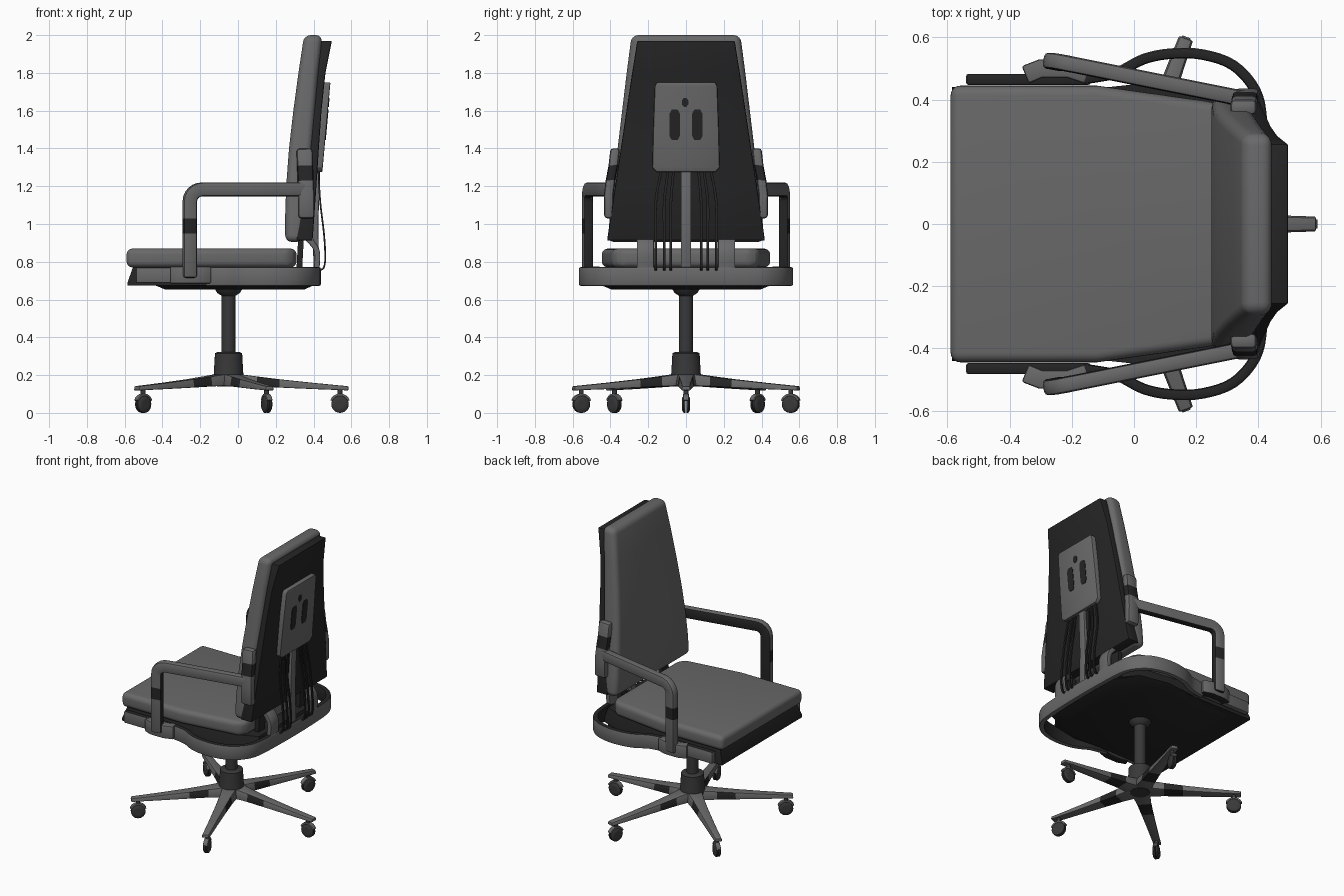
import bpy, bmesh, math
from mathutils import Vector as V

if "Cube" in bpy.data.objects:
    bpy.data.objects.remove(bpy.data.objects["Cube"])

def material(name, v):
    m = bpy.data.materials.new(name)
    m.diffuse_color = (v, v, v, 1)
    m.use_nodes = True
    m.node_tree.nodes["Principled BSDF"].inputs["Base Color"].default_value = m.diffuse_color
    return m

GREY = material("mid grey", 0.14)
DARK = material("near black", 0.018)
STEEL = material("dark steel", 0.04)

def finish(bm, name, mats, bevel=0, seg=3, rule=None):
    """Bevel sharp edges, colour faces by a rule, smooth and link."""
    bmesh.ops.recalc_face_normals(bm, faces=bm.faces)
    if bevel:
        sharp = [e for e in bm.edges if e.calc_face_angle(0) > math.radians(35)]
        bmesh.ops.bevel(bm, geom=sharp, offset=bevel, segments=seg, profile=0.5,
                        affect='EDGES', clamp_overlap=True)
    bm.normal_update()
    if rule:
        for f in bm.faces:
            f.material_index = 1 if rule(f.calc_center_median(), f.normal) else 0
    me = bpy.data.meshes.new(name)
    bm.to_mesh(me)
    bm.free()
    for m in mats:
        me.materials.append(m)
    ob = bpy.data.objects.new(name, me)
    bpy.context.collection.objects.link(ob)
    bpy.ops.object.select_all(action='DESELECT')
    ob.select_set(True)
    bpy.context.view_layer.objects.active = ob
    bpy.ops.object.shade_smooth_by_angle(angle=math.radians(35))
    return ob

def skin(name, rings, mats, bevel=0, seg=3, rule=None):
    """Join rings of equal point count into a capped solid."""
    bm = bmesh.new()
    vs = [[bm.verts.new(p) for p in r] for r in rings]
    n = len(rings[0])
    for a, b in zip(vs, vs[1:]):
        for i in range(n):
            bm.faces.new((a[i], a[(i + 1) % n], b[(i + 1) % n], b[i]))
    bm.faces.new(vs[0])
    bm.faces.new(vs[-1][::-1])
    return finish(bm, name, mats, bevel, seg, rule)

def loft(name, levels, mats, bevel=0, seg=3, yc=0):
    """Levels of (z, front x, rear x, half width)."""
    return skin(name, [[(a, yc - w, z), (b, yc - w, z), (b, yc + w, z), (a, yc + w, z)]
                       for z, a, b, w in levels], mats, bevel, seg)

def slab(name, half, levels, mats, bevel=0, seg=3):
    """Symmetric plan outline stacked at (z, scale)."""
    plan = half + [(x, -y) for x, y in reversed(half)]
    return skin(name, [[(x * s, y * s, z) for x, y in plan] for z, s in levels], mats, bevel, seg)

def sweep(name, pts, axis, wide, thick, mats, bevel=0, rule=None):
    """Rectangular bar: wide along axis, thick across it."""
    pts, axis, rings = [V(p) for p in pts], V(axis).normalized(), []
    for i, p in enumerate(pts):
        t = pts[min(i + 1, len(pts) - 1)] - pts[max(i - 1, 0)]
        u, a = t.cross(axis).normalized() * thick / 2, axis * wide / 2
        rings.append([p + u + a, p - u + a, p - u - a, p + u - a])
    return skin(name, rings, mats, bevel, 2, rule)

def lathe(name, prof, at, mats, n=32):
    return skin(name, [[(at[0] + r * math.cos(2 * math.pi * i / n),
                         at[1] + r * math.sin(2 * math.pi * i / n), z) for i in range(n)]
                       for r, z in prof], mats)

def smooth(pts, k=4):
    pts, out = [V(p) for p in pts], []
    for i in range(len(pts) - 1):
        a, b, c, d = pts[max(i - 1, 0)], pts[i], pts[i + 1], pts[min(i + 2, len(pts) - 1)]
        for j in range(k):
            t = j / k
            out.append(0.5 * (2*b + (c - a)*t + (2*a - 5*b + 4*c - d)*t*t + (3*b - a - 3*c + d)*t**3))
    return out + [pts[-1]]

# seat cushion, pan and underside
slab("seat_cushion", [(-.59, .445), (-.12, .445), (.27, .39), (.31, .34)],
     [(.77, 1), (.87, 1)], [GREY], .04, 5)
slab("seat_pan", [(-.585, .44), (-.1, .435), (.25, .39), (.40, .33)],
     [(.675, 1), (.69, 1), (.772, .95)], [DARK])
slab("seat_underside", [(-.45, .40), (.1, .46), (.3, .42), (.41, .28)],
     [(.652, .85), (.68, 1)], [DARK])

# wrap-around frame under the seat
half = [(-.17, .465), (-.06, .485), (.03, .53), (.12, .548), (.22, .545), (.32, .51),
        (.39, .43), (.412, .33), (.42, .15)]
loop = [(x, y, .722) for x, y in half] + [(.422, 0, .722)] + [(x, -y, .722) for x, y in reversed(half)]
sweep("seat_frame_loop", smooth(loop), (0, 0, 1), .1, .034, [GREY, DARK], .01,
      lambda c, n: n.z > .5 or (n.z > -.5 and n.dot(V((c.x - .05, c.y, 0)).normalized()) < .2))

# backrest cushion and shell
loft("back_cushion", [(.905, .25, .345, .415), (1.05, .25, .355, .402), (1.2, .255, .372, .385),
                      (1.4, .27, .392, .362), (1.6, .293, .408, .338), (1.8, .32, .425, .314),
                      (2.0, .35, .447, .288)], [GREY], .036, 5)
loft("back_shell", [(.912, .31, .395, .418), (1.2, .34, .415, .375), (1.4, .36, .428, .345),
                    (1.6, .38, .442, .315), (1.8, .40, .463, .285), (1.97, .42, .497, .258)],
     [DARK], .008, 2)

# lumbar plate with its slots and hole
face = lambda z: .447 + (z - 1.28) * .09
loft("lumbar_plate", [(z, .40, face(z), w) for z, w in
                      ((1.275, .155), (1.30, .178), (1.5, .173), (1.73, .165), (1.75, .155))], [GREY], .006, 2)
for s in (-1, 1):
    loft("plate_slot", [(z, face(z) - .004, face(z) + .003, w) for z, w in
                        ((1.445, .016), (1.465, .027), (1.585, .027), (1.605, .016))], [DARK], yc=s * .06)
loft("plate_hole", [(z, face(z) - .004, face(z) + .003, w) for z, w in
                    ((1.62, .006), (1.632, .017), (1.655, .017), (1.667, .006))], [DARK], yc=-.005)

# centre bar and adjusting cables
sweep("centre_bar", [(.42, 0, 1.29), (.41, 0, 1.0), (.415, 0, .75)], (0, 1, 0), .055, .03, [GREY], .006)
for s in (-1, 1):
    for y in (.08, .115, .16):
        sweep("cable", smooth([(.425, s*y*.8, 1.30), (.435, s*y, 1.12), (.455, s*y, .95), (.462, s*y, .82),
                               (.452, s*y, .765), (.43, s*y, .76)]), (0, 1, 0), .014, .009, [DARK])

for s in (-1, 1):
    # arm: post, rounded corner and rest
    path = [(-.255, .715), (-.255, .95), (-.255, 1.03), (-.255, 1.12)]
    path += [(-.19 - .065 * math.cos(a), 1.12 + .063 * math.sin(a))
             for a in (math.pi * k / 12 for k in range(1, 7))] + [(.06, 1.183), (.38, 1.183)]
    yy = lambda x: s * (.521 - max(0, x + .24) * .2)
    sweep("arm", [(x, yy(x), z) for x, z in path], (.18, s, 0), .052, .074, [GREY, DARK], .014,
          lambda c, n: n.y * s < -.6 or (n.x > .7 and c.x < 0) or n.z < -.7 or .95 < c.z < 1.03)
    # arm mount beside the backrest
    sweep("arm_back_mount", [(.362, s*.408, 1.03), (.362, s*.41, 1.15), (.358, s*.40, 1.23),
                             (.355, s*.385, 1.31), (.352, s*.375, 1.4)], (0, 1, 0), .05, .085,
          [GREY, DARK], .016, lambda c, n: 1.23 < c.z < 1.31)
    # side rail and arm foot
    sweep("side_rail", [(-.54, s*.465, .728), (-.14, s*.465, .728)], (0, 0, 1), .082, .036,
          [GREY, DARK], .008, lambda c, n: n.z > .5)
    sweep("arm_foot", [(-.35, s*.48, .73), (-.30, s*.50, .73), (-.21, s*.50, .73), (-.15, s*.48, .73)],
          (0, 0, 1), .09, .06, [GREY, DARK], .008, lambda c, n: n.z < -.5)
    # backrest hinge
    sweep("back_hinge", smooth([(.415, s*.215, .75), (.42, s*.215, .84), (.40, s*.215, .89),
                                (.35, s*.215, .94)]), (0, 1, 0), .09, .03, [GREY], .006)
    sweep("hinge_stay", [(.325, s*.225, .77), (.335, s*.225, .95)], (0, 1, 0), .07, .03, [DARK])

# gas column and hub
C = V((-.05, 0, 0))
lathe("gas_column", [(.037, .3), (.037, .62), (.06, .635), (.075, .66)], C, [STEEL])
lathe("column_collar", [(.06, .14), (.08, .19), (.078, .21), (.072, .315), (.06, .322)], C, [STEEL])

# star base and casters
for deg in (0, 70, -70, 140, -140):
    d = V((math.cos(math.radians(deg)), math.sin(math.radians(deg)), 0))
    p = V((-d.y, d.x, 0))
    up = V((0, 0, 1))
    skin("base_leg", [[C + d*r - p*w + up*a, C + d*r + p*w + up*a, C + d*r + p*w*.8 + up*b, C + d*r - p*w*.8 + up*b]
                      for r, w, a, b in ((.02, .06, .145, .21), (.15, .046, .14, .193), (.27, .039, .134, .178),
                                         (.45, .031, .126, .159), (.635, .025, .119, .141))],
         [GREY, DARK], .005, 2,
         lambda c, n: .15 < (c - C).xy.length < .27 and n.z < .6)
    w = C + d * .59 + up * .046
    lathe("caster_stem", [(.013, .08), (.013, .13)], w, [STEEL], 12)
    for side in (-1, 1):
        skin("caster_wheel", [[w + p*(side*o) + (d*math.cos(t) + up*math.sin(t))*r
                               for t in (2*math.pi*i/24 for i in range(24))]
                              for o, r in ((.003, .046), (.012, .046), (.02, .034), (.02, .02))], [STEEL])
    # hood over the wheel
    sweep("caster_hood", [w + (d*math.cos(t) + up*math.sin(t))*.05
                          for t in (math.pi*(.12 + .76*k/8) for k in range(9))], p, .03, .012, [GREY], .003)
